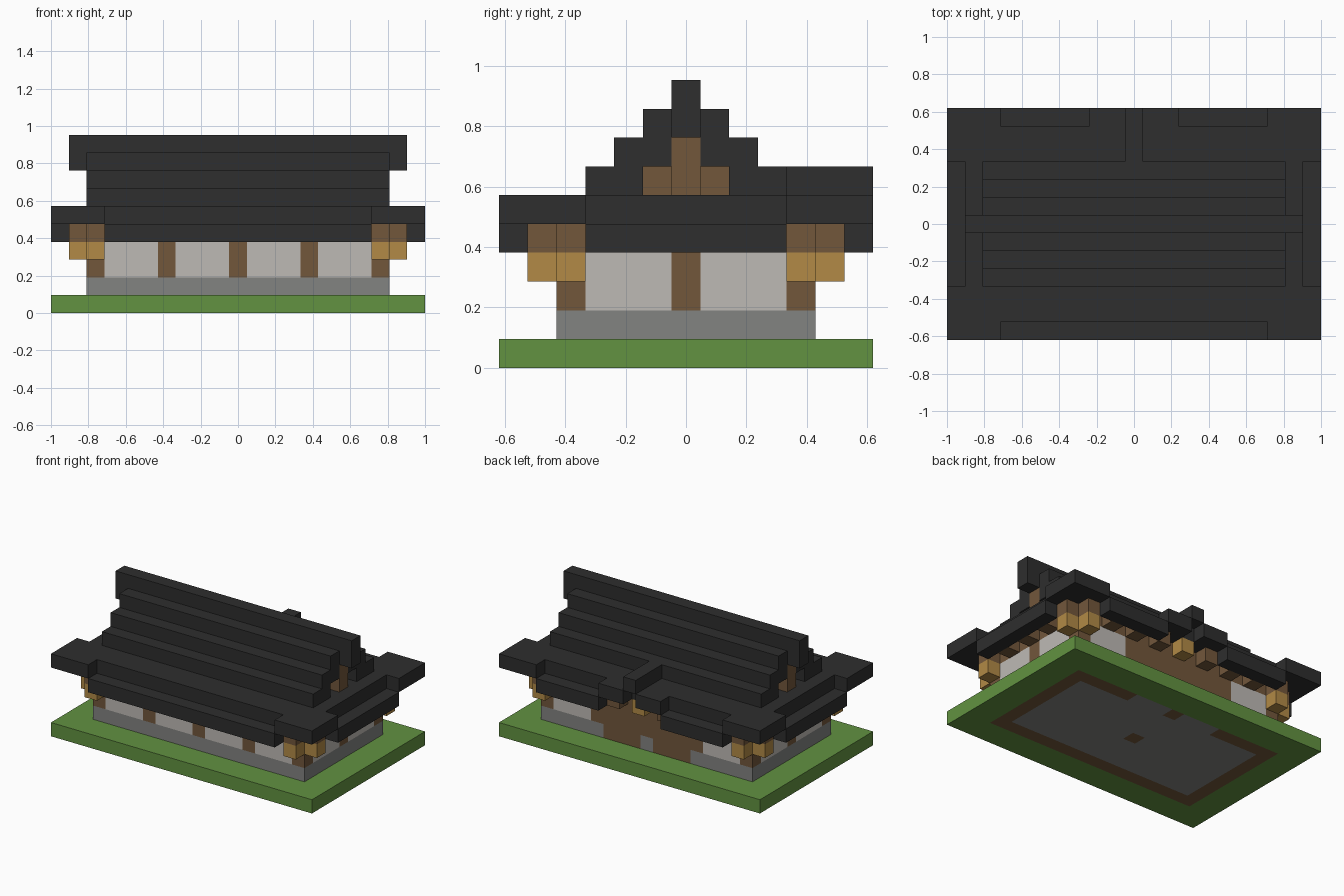
import bpy
import bmesh
from mathutils import Matrix, Vector

U = 2 / 21  # edge of one block

cube = bpy.data.objects.get("Cube")
if cube:
    bpy.data.objects.remove(cube, do_unlink=True)


def material(name, *rgb):
    """Flat material from 0-255 sRGB values."""
    lin = [((c / 255 + 0.055) / 1.055) ** 2.4 for c in rgb]
    m = bpy.data.materials.new(name)
    m.use_nodes = True
    m.diffuse_color = (*lin, 1)
    bsdf = m.node_tree.nodes["Principled BSDF"]
    bsdf.inputs["Base Color"].default_value = (*lin, 1)
    bsdf.inputs["Roughness"].default_value = 0.9
    return m


GRASS = material("grass green", 98, 146, 65)
STONE = material("stone grey", 130, 131, 129)
WOOD = material("timber brown", 114, 87, 59)
PLASTER = material("plaster white", 190, 186, 181)
GOLD = material("golden wood", 178, 138, 70)
ROOF = material("roof charcoal", 46, 46, 46)


def mirror(spans, axes):
    """Repeat inclusive block spans (x0, x1, y0, y1, z0, z1) across x and/or y."""
    result = set(spans)
    if "x" in axes:
        result |= {(-b, -a, *rest) for a, b, *rest in result}
    if "y" in axes:
        result |= {(a, b, -d, -c, *z) for a, b, c, d, *z in result}
    return sorted(result)


def part(name, mat, spans, axes=""):
    """One object made of boxes given as inclusive block spans."""
    bm = bmesh.new()
    for x0, x1, y0, y1, z0, z1 in mirror(spans, axes):
        centre = Vector((x0 + x1, y0 + y1, z0 + z1 + 1)) / 2 * U
        size = Vector((x1 - x0 + 1, y1 - y0 + 1, z1 - z0 + 1)) * U
        bmesh.ops.create_cube(bm, size=1, matrix=Matrix.Translation(centre) @ Matrix.Diagonal((*size, 1)))
    mesh = bpy.data.meshes.new(name)
    bm.to_mesh(mesh)
    bm.free()
    mesh.materials.append(mat)
    obj = bpy.data.objects.new(name, mesh)
    bpy.context.collection.objects.link(obj)
    return obj


# Ground layer: lawn around a timber sill with a stone floor
part("lawn", GRASS, [(-10, 10, 5, 6, 0, 0), (9, 10, -4, 4, 0, 0)], "xy")
part("sill_front", WOOD, [(-8, 8, -4, -4, 0, 0)])
part("sill_sides", WOOD, [(8, 8, -3, 3, 0, 0)], "x")
part("sill_back", WOOD, [(4, 8, 4, 4, 0, 0)], "x")
part("sill_posts", WOOD, [(0, 0, 0, 0, 0, 0), (0, 0, 4, 4, 0, 0)])
part("floor", STONE, [(-7, 7, -3, -1, 0, 0), (1, 7, 0, 0, 0, 0),
                      (-7, 7, 1, 3, 0, 0), (1, 3, 4, 4, 0, 0)], "x")

# Stone footing with timber steps either side of the door post
part("footing", STONE, [(-8, 8, -4, 3, 1, 1), (4, 8, 4, 4, 1, 1), (0, 0, 4, 4, 1, 1)], "x")
part("door_base", WOOD, [(1, 3, 4, 4, 1, 1)], "x")

# Walls: posts, plaster panels, wide timber door, top beam
part("front_posts", WOOD, [(x, x, -4, -4, 2, 3) for x in (0, 4, 8)], "x")
part("side_posts", WOOD, [(8, 8, 0, 0, 2, 3)], "x")
part("back_corner_posts", WOOD, [(8, 8, 4, 4, 2, 3)], "x")
part("door", WOOD, [(-4, 4, 4, 4, 2, 3)])
part("front_panels", PLASTER, [(1, 3, -4, -4, 2, 3), (5, 7, -4, -4, 2, 3)], "x")
part("side_panels", PLASTER, [(8, 8, 1, 3, 2, 3)], "xy")
part("back_panels", PLASTER, [(5, 7, 4, 4, 2, 3)], "x")
part("top_beam", WOOD, [(-8, 8, 4, 4, 4, 4), (8, 8, -3, 3, 4, 4)], "xy")

# Brackets under the eaves
part("corner_brackets", GOLD, [(8, 8, 5, 5, 3, 3), (9, 9, 4, 4, 3, 3)], "xy")
part("corner_rafters", WOOD, [(8, 8, 5, 5, 4, 4), (9, 9, 4, 4, 4, 4)], "xy")
part("long_rafters", WOOD, [(x, x, 5, 5, 4, 4) for x in (2, 4, 6)], "xy")
part("side_rafters", WOOD, [(9, 9, y, y, 4, 4) for y in (0, 2)], "xy")
part("door_bracket", GOLD, [(0, 0, 5, 5, 4, 4)])

# Eaves: low along the edges, raised at the corners
part("eave_slab", ROOF, [(-9, 9, -5, 5, 5, 5)])
part("eave_corners", ROOF, [(8, 10, 6, 6, 5, 5), (10, 10, 4, 5, 5, 5)], "xy")
part("side_eaves", ROOF, [(10, 10, -3, 3, 4, 4)], "x")
part("front_eave", ROOF, [(-7, 7, -6, -6, 4, 4)])
part("back_eaves", ROOF, [(3, 7, 6, 6, 4, 4)], "x")

# Stepped arch over the door
part("door_gable", ROOF, [(1, 2, 6, 6, 5, 5)], "x")
part("door_gable_ridge", ROOF, [(0, 0, 4, 6, 6, 6)])

# Main roof steps, ridge and timber gable ends
part("roof_steps", ROOF, [(-8, 8, 4 - i, 5 - i, 4 + i, 4 + i) for i in (2, 3, 4)], "y")
part("ridge", ROOF, [(-9, 9, 0, 0, 8, 9)])
part("gable_walls", WOOD, [(-7, 7, -1, 1, 6, 6)])
part("gable_posts", WOOD, [(-8, 8, 0, 0, 6, 7)])
